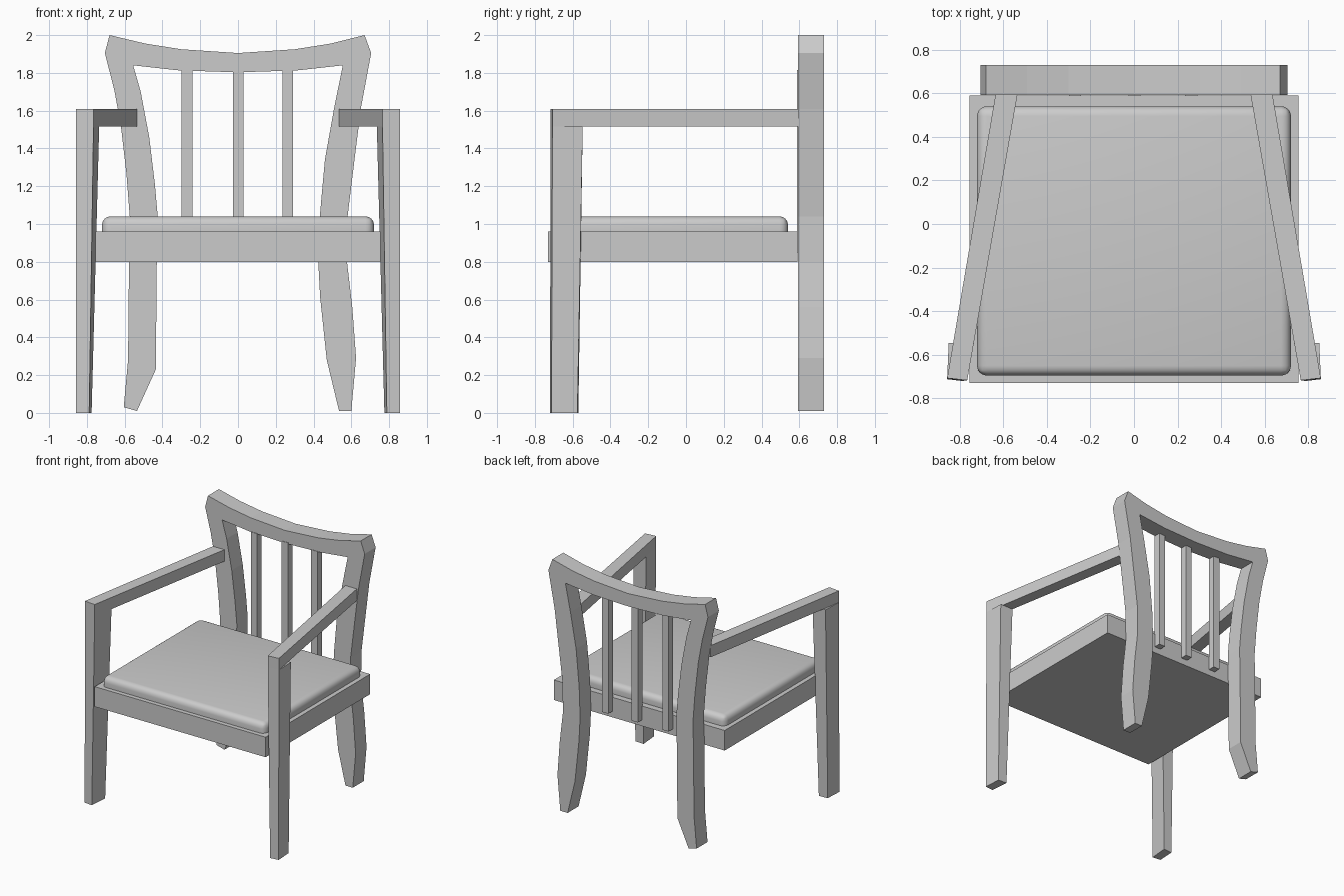
import bpy, bmesh

if "Cube" in bpy.data.objects:
    bpy.data.objects.remove(bpy.data.objects["Cube"])


def finish(name, bm):
    bmesh.ops.recalc_face_normals(bm, faces=bm.faces)
    me = bpy.data.meshes.new(name)
    bm.to_mesh(me)
    bm.free()
    ob = bpy.data.objects.new(name, me)
    bpy.context.collection.objects.link(ob)
    return ob


def loft(bm, lower, upper):
    """Closed solid between two rings with the same number of corners."""
    a = [bm.verts.new(p) for p in lower]
    b = [bm.verts.new(p) for p in upper]
    bm.faces.new(a)
    bm.faces.new(b)
    n = len(a)
    for i in range(n):
        j = (i + 1) % n
        bm.faces.new((a[i], a[j], b[j], b[i]))


def box(bm, x0, x1, y0, y1, z0, z1):
    plan = [(x0, y0), (x1, y0), (x1, y1), (x0, y1)]
    loft(bm, [(x, y, z0) for x, y in plan], [(x, y, z1) for x, y in plan])


# Seat frame
bm = bmesh.new()
box(bm, -0.755, 0.755, -0.73, 0.59, 0.80, 0.96)
finish("seat_frame", bm)

# Cushion with rounded corners and top edge
bm = bmesh.new()
box(bm, -0.72, 0.72, -0.695, 0.54, 0.96, 1.04)
edges = [e for e in bm.edges if max(v.co.z for v in e.verts) > 1.0]
bmesh.ops.bevel(bm, geom=edges, offset=0.045, segments=6, profile=0.5,
                affect='EDGES', clamp_overlap=True)
cushion = finish("seat_cushion", bm)
bpy.context.view_layer.objects.active = cushion
cushion.select_set(True)
bpy.ops.object.shade_smooth_by_angle(angle=0.6)
cushion.select_set(False)

# Back frame: both rear legs and the curved top rail in one outline (x, z)
outline = [
    # top edge, left to right
    (-0.68, 2.0), (-0.49, 1.955), (-0.30, 1.925), (0, 1.905),
    (0.30, 1.925), (0.49, 1.955), (0.67, 2.0),
    # right leg, outside down and inside up
    (0.705, 1.905), (0.65, 1.61), (0.613, 1.31), (0.58, 1.04), (0.577, 0.8),
    (0.605, 0.56), (0.625, 0.29), (0.60, 0.01), (0.535, 0.01), (0.47, 0.28),
    (0.435, 0.61), (0.425, 0.8), (0.433, 1.04), (0.46, 1.34), (0.51, 1.62),
    # underside of the rail, right to left
    (0.555, 1.84), (0.31, 1.813), (0, 1.803), (-0.31, 1.813), (-0.555, 1.84),
    # left leg, inside down and outside up
    (-0.515, 1.70), (-0.47, 1.46), (-0.44, 1.21), (-0.425, 1.04), (-0.43, 0.8),
    (-0.435, 0.23), (-0.535, 0.01), (-0.605, 0.03), (-0.582, 0.28),
    (-0.577, 0.8), (-0.573, 1.04), (-0.59, 1.26), (-0.62, 1.52),
    (-0.655, 1.71), (-0.705, 1.905),
]
bm = bmesh.new()
loft(bm, [(x, 0.592, z) for x, z in outline], [(x, 0.73, z) for x, z in outline])
finish("back_frame", bm)

# Back slats
for i, x in enumerate((-0.27, 0.002, 0.263)):
    bm = bmesh.new()
    box(bm, x - 0.028, x + 0.028, 0.588, 0.645, 0.85, 1.815)
    finish(f"back_slat_{i + 1}", bm)

# Tapered front legs with the slanted armrests on top
foot = [(0.857, -0.712), (0.85, -0.575), (0.775, -0.57), (0.788, -0.72)]
knee = [(0.857, -0.707), (0.85, -0.547), (0.735, -0.547), (0.765, -0.717)]
arm = [(0.857, -0.707), (0.635, 0.596), (0.535, 0.592), (0.765, -0.717)]
for side, s in (("left", -1), ("right", 1)):
    bm = bmesh.new()
    loft(bm, [(s * x, y, 0) for x, y in foot], [(s * x, y, 1.515) for x, y in knee])
    finish(f"front_leg_{side}", bm)
    bm = bmesh.new()
    loft(bm, [(s * x, y, 1.515) for x, y in arm], [(s * x, y, 1.608) for x, y in arm])
    finish(f"armrest_{side}", bm)
